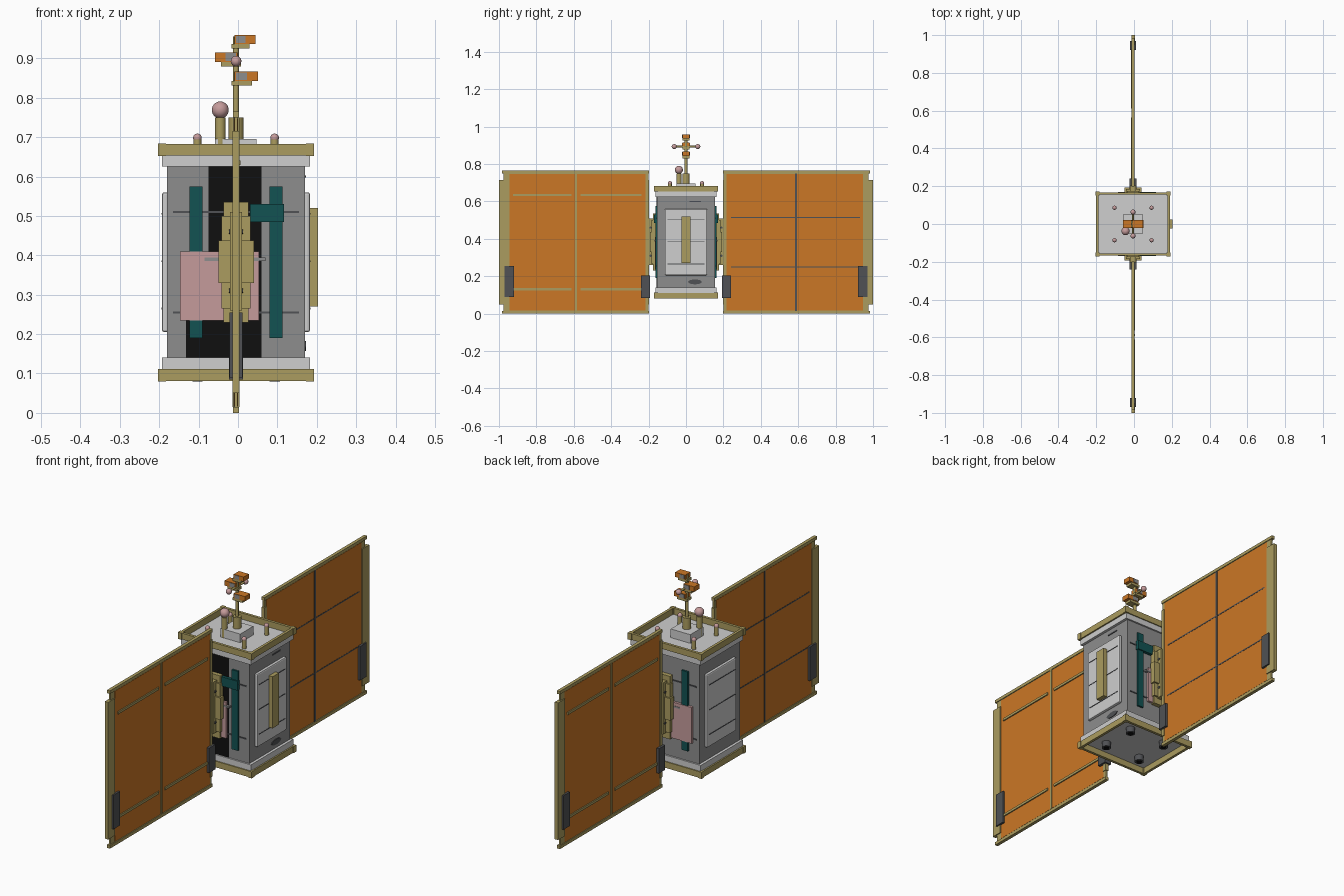
import bpy, math
from mathutils import Vector

if "Cube" in bpy.data.objects:
    bpy.data.objects.remove(bpy.data.objects["Cube"])

CX = -0.005  # the main body sits slightly off centre because of the one-sided bar


def mat(name, r, g, b):
    m = bpy.data.materials.new(name)
    m.diffuse_color = (r, g, b, 1)
    m.use_nodes = True
    m.node_tree.nodes["Principled BSDF"].inputs["Base Color"].default_value = m.diffuse_color
    return m


ORANGE = mat("orange cells", 0.60, 0.185, 0.019)
GOLD = mat("dull gold", 0.41, 0.335, 0.115)
WHITE = mat("off white", 0.62, 0.62, 0.62)
GREY = mat("mid grey", 0.27, 0.27, 0.27)
SLATE = mat("dark slate", 0.08, 0.083, 0.09)
BLACK = mat("black", 0.005, 0.005, 0.005)
TEAL = mat("teal", 0.006, 0.085, 0.085)
PINK = mat("pale pink", 0.56, 0.33, 0.33)


def box(name, m, x, y, z, bevel=0):
    """Box from three (low, high) ranges."""
    lo = Vector((min(x), min(y), min(z)))
    hi = Vector((max(x), max(y), max(z)))
    bpy.ops.mesh.primitive_cube_add(size=1, location=(lo + hi) / 2 + Vector((CX, 0, 0)))
    o = bpy.context.object
    o.name = name
    o.scale = hi - lo
    bpy.ops.object.transform_apply(location=False, rotation=False, scale=True)
    o.data.materials.append(m)
    if bevel:
        b = o.modifiers.new("bevel", 'BEVEL')
        b.width, b.segments = bevel, 2
    return o


def rod(name, m, p, r, depth, axis='Z'):
    rot = {'X': (0, math.pi / 2, 0), 'Y': (math.pi / 2, 0, 0), 'Z': (0, 0, 0)}[axis]
    bpy.ops.mesh.primitive_cylinder_add(vertices=24, radius=r, depth=depth, rotation=rot,
                                        location=(p[0] + CX, p[1], p[2]))
    o = bpy.context.object
    o.name = name
    o.data.materials.append(m)
    bpy.ops.object.shade_smooth_by_angle()
    return o


def ball(name, p, r):
    bpy.ops.mesh.primitive_uv_sphere_add(segments=24, ring_count=14, radius=r,
                                         location=(p[0] + CX, p[1], p[2]))
    o = bpy.context.object
    o.name = name
    o.data.materials.append(PINK)
    bpy.ops.object.shade_smooth()


# body and end slabs
box("body", GREY, (-.175, .175), (-.155, .155), (.13, .63))
box("top_slab", WHITE, (-.188, .188), (-.163, .163), (.625, .653))
box("bottom_slab", WHITE, (-.188, .188), (-.163, .163), (.11, .14))

# gold rim frames with corner blocks
for tag, z0, z1 in (("top", .653, .683), ("bottom", .081, .111)):
    for s in (1, -1):
        box(tag + "_rim_long", GOLD, (-.195, .195), (s * .155, s * .168), (z0, z1))
        box(tag + "_rim_short", GOLD, (s * .182, s * .195), (-.16, .16), (z0, z1))
        for t in (1, -1):
            box(tag + "_rim_corner", GOLD, (s * .178, s * .198), (t * .151, t * .171),
                (z0 - .001, z1 + .001))

# deck pegs and underside feet
for sx in (1, -1):
    for sy in (1, -1):
        p = (sx * .098, sy * .086)
        rod("deck_peg", GOLD, (*p, .673), .010, .045)
        ball("deck_peg_tip", (*p, .698), .011)
        rod("foot", SLATE, (*p, .097), .021, .03)
        rod("foot_core", BLACK, (*p, .0815), .013, .003)

# side panels on left and right
for s in (1, -1):
    box("side_panel", WHITE, (s * .17, s * .188), (-.113, .113), (.205, .56), .006)
    for z in (.265, .385, .505):
        box("side_panel_seam", SLATE, (s * .186, s * .1895), (-.10, .10), (z - .002, z + .002))
box("side_bar", GOLD, (.186, .208), (-.025, .025), (.27, .52))
box("side_slot", SLATE, (.174, .178), (.02, .08), (.597, .603))
vent = rod("side_vent", SLATE, (.175, .048, .17), .013, .006, 'X')
vent.scale = (1, 2.8, 1)

# front and back equipment, the same on both faces
for s in (1, -1):
    for x in (-.102, .102):
        box("teal_bar", TEAL, (x - .0165, x + .0165), (s * .15, s * .164), (.19, .575))
    box("teal_bracket", TEAL, (.035, .122), (s * .15, s * .17), (.485, .53))
    box("pink_plate", PINK, (-.142, .058), (s * .15, s * .167), (.235, .41))
    for z in (.255, .51):
        box("face_seam", SLATE, (-.16, .16), (s * .15, s * .158), (z - .003, z + .003))
    box("face_rail", GREY, (-.08, .075), (s * .15, s * .169), (.386, .394))
    # stepped hinge between body and wing
    box("hinge_base", GOLD, (-.032, .032), (s * .155, s * .176), (.23, .535))
    box("hinge_mid", GOLD, (-.037, .037), (s * .16, s * .184), (.265, .50))
    box("hinge_clamp", GOLD, (-.045, .045), (s * .165, s * .192), (.33, .437))
    box("hinge_pin", GOLD, (-.015, .015), (s * .175, s * .205), (.26, .51))
    for z in (.31, .46):
        rod("hinge_bolt", SLATE, (.0, s * .19, z), .006, .036, 'X')
box("front_black_upper", BLACK, (-.07, .065), (-.15, -.1565), (.41, .625))
box("front_black_lower", BLACK, (-.127, .065), (-.15, -.1565), (.14, .41))

# wings: the second is the first turned half way round
for s in (1, -1):
    def wing(name, m, x, y, z):
        box(name, m, (s * x[0], s * x[1]), (s * y[0], s * y[1]), z)

    wing("wing_core", GOLD, (-.004, .004), (.20, .975), (.008, .757))
    wing("wing_end_plate", GOLD, (-.009, .009), (.947, 1.0), (.05, .715))
    wing("wing_inner_strip", GOLD, (-.008, .008), (.198, .216), (.05, .715))
    for z in (0, .75):
        wing("wing_edge_rail", GOLD, (-.008, .008), (.198, .985), (z, z + .015))
    for y0, y1 in ((.217, .584), (.592, .945)):
        wing("solar_cells", ORANGE, (-.0055, .0055), (y0, y1), (.018, .747))
        # rails on one face, dark seams on the other
        for z in (.13, .635):
            wing("cell_rail", GOLD, (-.004, -.011), (y0 + .02, y1 - .02), (z - .006, z + .006))
    wing("cell_divider", GOLD, (-.004, -.009), (.583, .593), (.015, .75))
    wing("cell_divider_dark", SLATE, (.003, .007), (.583, .593), (.015, .75))
    for z in (.25, .515):
        wing("cell_seam", SLATE, (.004, .0065), (.24, .93), (z - .003, z + .003))
    wing("outer_latch", SLATE, (-.016, .016), (.92, .97), (.09, .255))
    wing("inner_latch", SLATE, (-.018, .018), (.192, .24), (.085, .205))

# mast base and mast
box("mast_box", WHITE, (-.053, .052), (-.05, .05), (.65, .695))
rod("mast_collar", GOLD, (0, 0, .72), .019, .06)
rod("mast", GOLD, (0, 0, .825), .0075, .26)

# sensor blocks on the mast
for side, reach, z0, z1 in ((1, .056, .843, .866), (-1, .053, .891, .915), (1, .049, .937, .959)):
    box("sensor_shelf", GOLD, (-side * .012, side * (reach - .015)), (-.018, .018), (z0 - .012, z0))
    box("sensor_block", ORANGE, (-side * .004, side * reach), (-.02, .02), (z0, z1))
    for s in (1, -1):
        box("sensor_face", GREY, (0, side * reach * .5), (s * .019, s * .0215), (z0 + .002, z1 - .002))

# cross bar with pink ends
rod("cross_bar", GOLD, (0, 0, .893), .005, .12, 'Y')
for s in (1, -1):
    ball("cross_bar_end", (0, s * .063, .893), .0135)

# large deck antenna
rod("antenna_post", GOLD, (-.04, -.038, .70), .0135, .10)
ball("antenna_ball", (-.04, -.038, .769), .0215)
